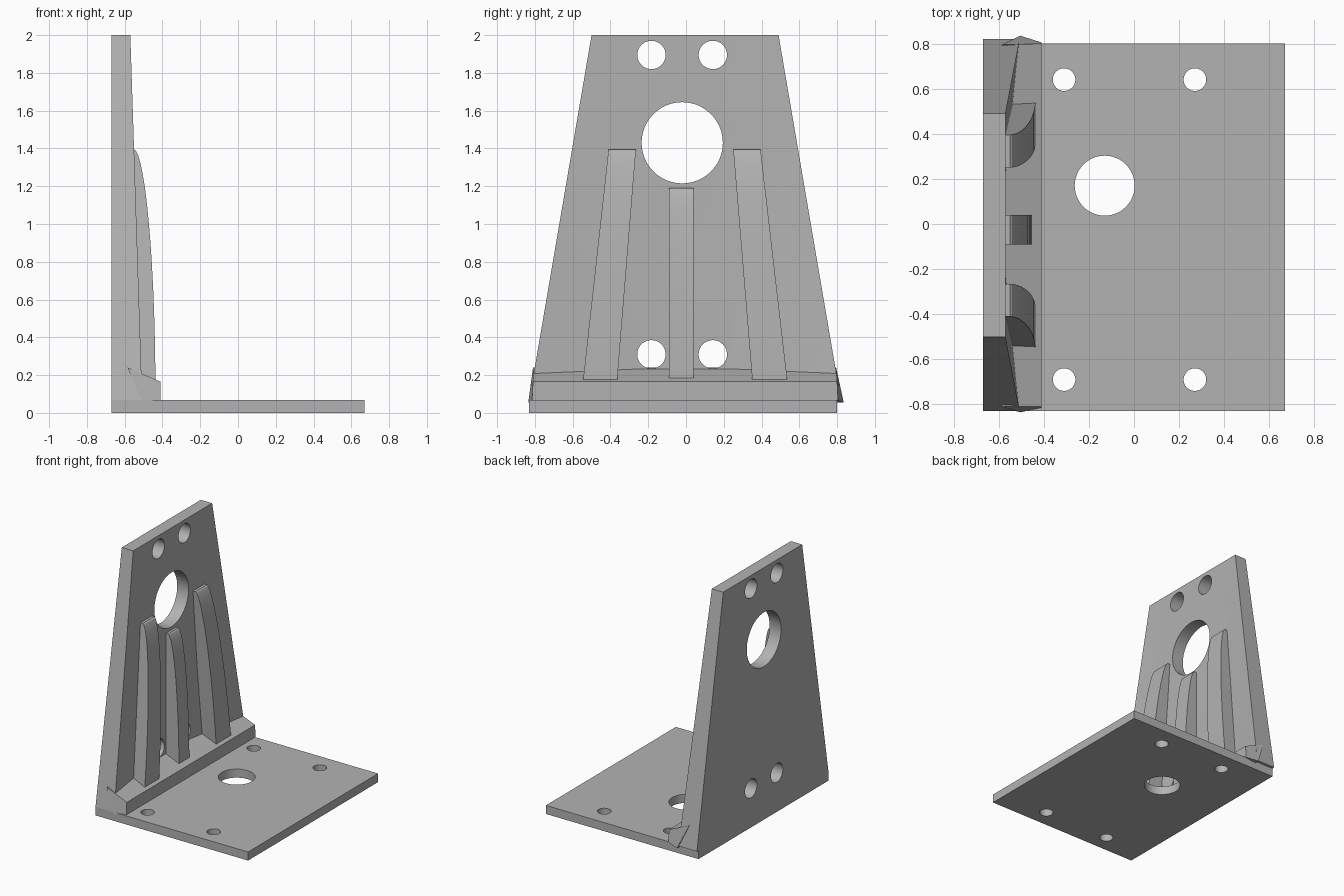
import bpy, bmesh, math
from mathutils import Vector, Matrix

cube = bpy.data.objects.get("Cube")
if cube:
    bpy.data.objects.remove(cube, do_unlink=True)

grey = bpy.data.materials.new("plain grey")
grey.use_nodes = True
colour = (0.45, 0.45, 0.45, 1)
grey.diffuse_color = colour
grey.node_tree.nodes["Principled BSDF"].inputs["Base Color"].default_value = colour


def make_object(name, bm):
    bmesh.ops.recalc_face_normals(bm, faces=bm.faces)
    mesh = bpy.data.meshes.new(name)
    bm.to_mesh(mesh)
    bm.free()
    mesh.materials.append(grey)
    obj = bpy.data.objects.new(name, mesh)
    bpy.context.collection.objects.link(obj)
    return obj


def loft(name, start, end):
    """Join two matching outlines into a closed solid."""
    bm = bmesh.new()
    a = [bm.verts.new(p) for p in start]
    b = [bm.verts.new(p) for p in end]
    bm.faces.new(a)
    bm.faces.new(b)
    for i in range(len(a)):
        j = (i + 1) % len(a)
        bm.faces.new((a[i], a[j], b[j], b[i]))
    return make_object(name, bm)


def drill(obj, holes, rotation=Matrix()):
    """Cut round holes, each given as a centre and a radius."""
    bm = bmesh.new()
    for centre, radius in holes:
        bmesh.ops.create_cone(bm, cap_ends=True, segments=48, radius1=radius,
                              radius2=radius, depth=0.5,
                              matrix=Matrix.Translation(centre) @ rotation)
    cutter = make_object(obj.name + "_hole_cutter", bm)
    cutter.hide_render = True
    cutter.hide_set(True)
    mod = obj.modifiers.new("holes", 'BOOLEAN')
    mod.operation = 'DIFFERENCE'
    mod.solver = 'EXACT'
    mod.object = cutter
    bpy.ops.object.select_all(action='DESELECT')
    bpy.context.view_layer.objects.active = obj
    obj.select_set(True)
    bpy.ops.object.modifier_apply(modifier=mod.name)
    bpy.data.objects.remove(cutter, do_unlink=True)
    bpy.ops.object.shade_smooth_by_angle(angle=math.radians(15))


# Base plate with four bolt holes and one large hole
BACK, THICK = -0.67, 0.068
rect = [(BACK, -0.83), (0.67, -0.83), (0.67, 0.80), (BACK, 0.80)]
base = loft("base_plate", [(x, y, 0) for x, y in rect], [(x, y, THICK) for x, y in rect])
bolts = [((x, y, 0), 0.05) for x in (-0.31, 0.27) for y in (-0.69, 0.64)]
drill(base, bolts + [((-0.13, 0.17, 0), 0.133)])

# Tapered upright plate, its front thickened towards the lower corners
FACE = -0.57
bm = bmesh.new()
outline = [(-0.83, THICK), (0.82, THICK), (0.49, 2), (-0.50, 2)]
rear = [bm.verts.new((BACK, y, z)) for y, z in outline]
front = [bm.verts.new((x, y, z)) for x, (y, z) in zip((-0.507, -0.507, FACE, FACE), outline)]
mid = [bm.verts.new((FACE, y, THICK)) for y in (-0.2, 0.2)]
bm.faces.new(rear)
for i in (1, 2, 3):
    j = (i + 1) % 4
    bm.faces.new((rear[i], rear[j], front[j], front[i]))
bm.faces.new((rear[0], rear[1], front[1], mid[1], mid[0], front[0]))
bm.faces.new((mid[0], mid[1], front[2], front[3]))
bm.faces.new((front[0], mid[0], front[3]))
bm.faces.new((front[1], mid[1], front[2]))
upright = make_object("upright_plate", bm)
bolts = [((-0.6, y, z), 0.075) for y in (-0.183, 0.142) for z in (0.31, 1.895)]
drill(upright, bolts + [((-0.6, -0.02, 1.43), 0.215)], Matrix.Rotation(math.pi / 2, 4, 'Y'))

# Sloping ledge along the joint, with flared ends
ledge_profile = [(-0.585, 0.24), (-0.41, 0.165), (-0.41, 0.066), (-0.505, 0.055)]
loft("joint_ledge",
     [(x, y, z) for (x, z), y in zip(ledge_profile, (-0.81, -0.81, -0.815, -0.835))],
     [(x, y, z) for (x, z), y in zip(ledge_profile, (0.795, 0.80, 0.805, 0.835))])


# Curved ribs: each side edge runs from (y at the foot) to (y at the tip)
def rib(name, tip_z, foot_x, foot, tip):
    tip_x, foot_z, steps = -0.55, 0.1, 14
    profile = [(-0.62, foot_z)]
    for i in range(steps + 1):
        angle = math.pi / 2 * i / steps
        profile.append((tip_x + (foot_x - tip_x) * math.cos(angle) ** 1.1,
                        foot_z + (tip_z - foot_z) * math.sin(angle)))
    profile.append((-0.62, tip_z))

    def side(k):
        return [(x, foot[k] + (tip[k] - foot[k]) * (z - foot_z) / (tip_z - foot_z), z)
                for x, z in profile]
    obj = loft(name, side(0), side(1))
    bpy.ops.object.select_all(action='DESELECT')
    bpy.context.view_layer.objects.active = obj
    obj.select_set(True)
    bpy.ops.object.shade_smooth_by_angle(angle=math.radians(20))


rib("left_rib", 1.395, -0.437, (0.357, 0.545), (0.25, 0.395))
rib("right_rib", 1.395, -0.437, (-0.37, -0.553), (-0.265, -0.41))
rib("centre_rib", 1.19, -0.455, (-0.09, 0.04), (-0.09, 0.04))
